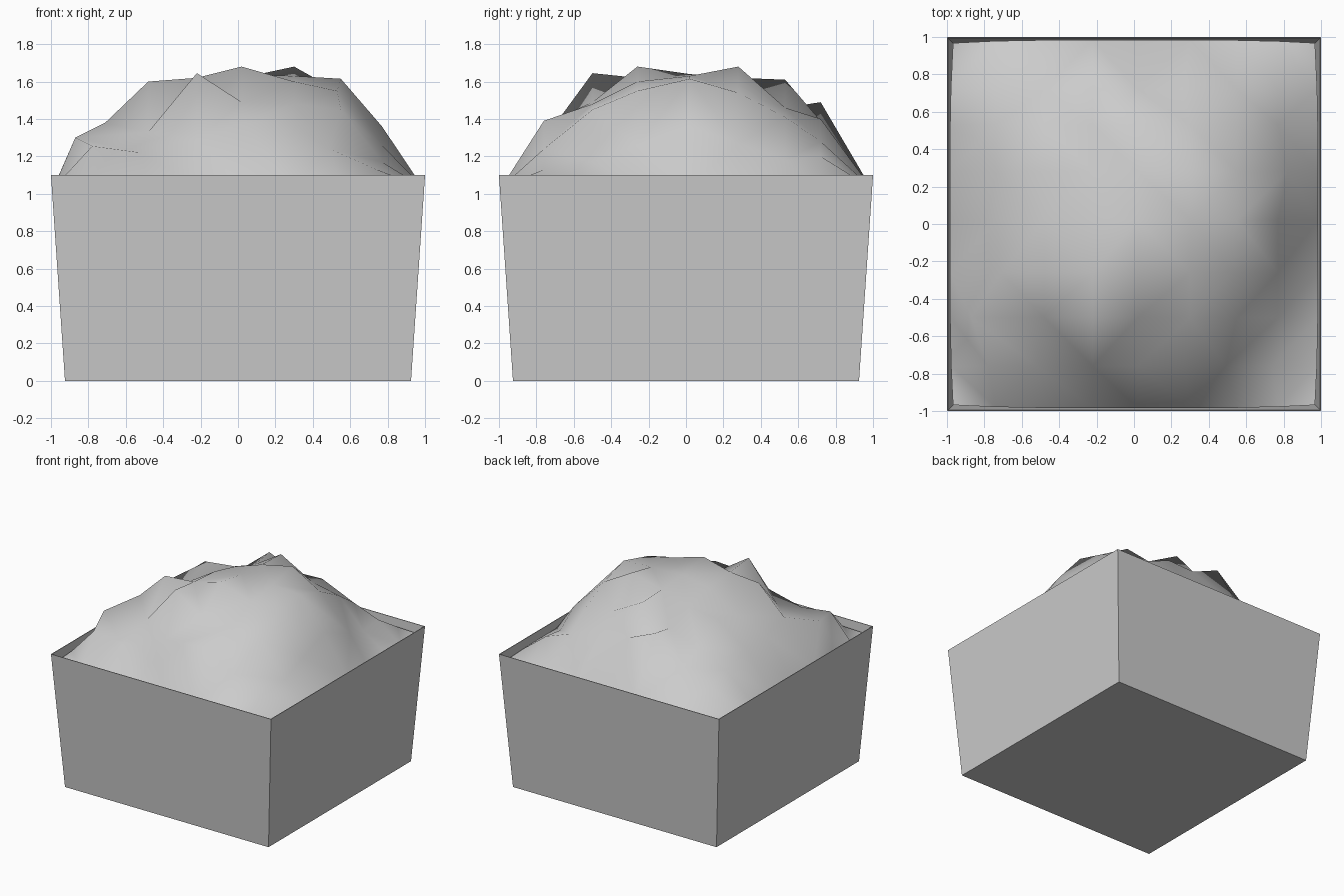
import bpy, bmesh

if "Cube" in bpy.data.objects:
    bpy.data.objects.remove(bpy.data.objects["Cube"])

def make(name, bm):
    bmesh.ops.recalc_face_normals(bm, faces=bm.faces)
    me = bpy.data.meshes.new(name)
    bm.to_mesh(me)
    bm.free()
    ob = bpy.data.objects.new(name, me)
    bpy.context.collection.objects.link(ob)
    return ob

# Tapered open bin: square loops up the outside, over the thin rim, down the inside
bm = bmesh.new()
loops = []
for r, z in [(0.925, 0), (1.0, 1.1), (0.995, 1.1), (0.922, 0.02)]:
    loops.append([bm.verts.new((sx * r, sy * r, z))
                  for sx, sy in ((-1, -1), (1, -1), (1, 1), (-1, 1))])
for a, b in zip(loops, loops[1:]):
    for i in range(4):
        j = (i + 1) % 4
        bm.faces.new((a[i], a[j], b[j], b[i]))
bm.faces.new(loops[0])
bm.faces.new(loops[-1])
make("bin", bm)

# Heap of loose fill: coarse height grid, rows run front to back
xs = [-0.965, -0.74, -0.48, -0.22, 0.02, 0.30, 0.55, 0.77, 0.965]
ys = [-0.965, -0.76, -0.50, -0.26, 0.02, 0.28, 0.53, 0.72, 0.965]
EDGE = 1.04
heights = [
    [1.255, 1.22, 1.29, 1.375, 1.39, 1.24, 1.13],
    [1.30, 1.33, 1.645, 1.49, 1.48, 1.45, 1.17],
    [1.38, 1.60, 1.62, 1.68, 1.60, 1.55, 1.26],
    [1.34, 1.44, 1.60, 1.64, 1.63, 1.615, 1.36],
    [1.33, 1.51, 1.54, 1.62, 1.68, 1.54, 1.27],
    [1.25, 1.37, 1.46, 1.61, 1.46, 1.41, 1.18],
    [1.20, 1.28, 1.49, 1.39, 1.40, 1.28, 1.20],
]
# Sideways shifts of a few lumps, by (column, row)
shift = {(1, 2): -0.13, (1, 1): -0.04, (2, 1): -0.04, (5, 7): -0.04,
         (6, 1): -0.06, (5, 1): -0.03, (7, 5): 0.05, (7, 1): -0.03,
         (1, 3): 0.03, (6, 3): -0.02}
bm = bmesh.new()
grid = []
for j, y in enumerate(ys):
    row = []
    for i, x in enumerate(xs):
        inside = 0 < i < 8 and 0 < j < 8
        z = heights[j - 1][i - 1] if inside else EDGE
        px, py = x + shift.get((i, j), 0), y
        if i in (0, 8):  # border bows out to touch the bin walls
            px *= 1 + 0.02 * (1 - y ** 4)
        if j in (0, 8):
            py *= 1 + 0.02 * (1 - x ** 4)
        row.append(bm.verts.new((px, py, z)))
    grid.append(row)
# Split each cell along its lower diagonal so the lumps stay sharp
for j in range(8):
    for i in range(8):
        a, b = grid[j][i], grid[j][i + 1]
        c, d = grid[j + 1][i + 1], grid[j + 1][i]
        if a.co.z + c.co.z < b.co.z + d.co.z:
            tris = ((a, b, c), (a, c, d))
        else:
            tris = ((a, b, d), (b, c, d))
        for t in tris:
            bm.faces.new(t).smooth = True
heap = make("heap", bm)
if heap.data.polygons[60].normal.z < 0:
    heap.data.flip_normals()
